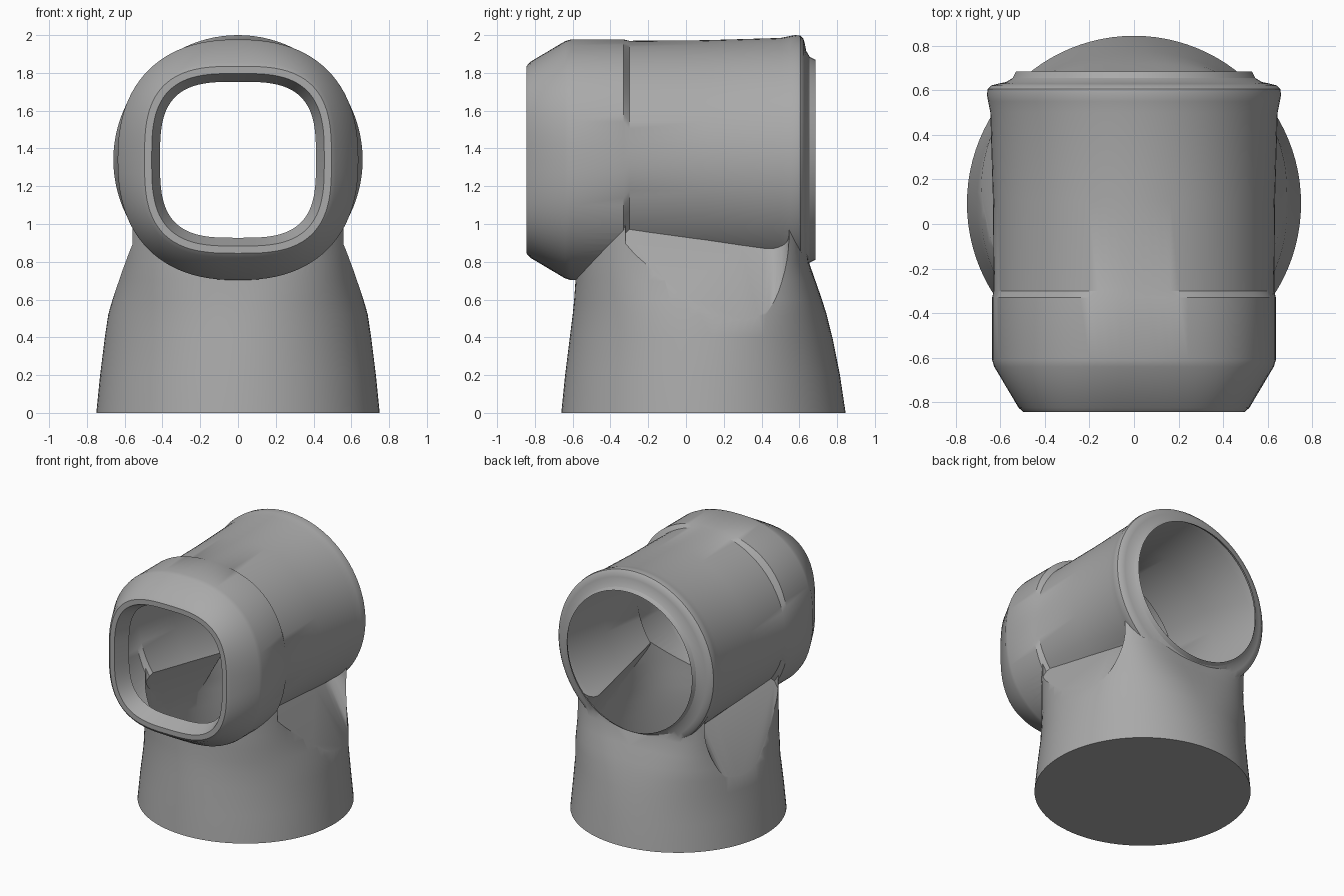
import bpy, bmesh, math
from mathutils import Vector

if "Cube" in bpy.data.objects:
    bpy.data.objects.remove(bpy.data.objects["Cube"], do_unlink=True)

SIDES = 96
AXIS_Z = 1.34
FRONT_CAP, BACK_CAP = -0.73, 0.685

grey = bpy.data.materials.new("plain grey")
grey.use_nodes = True
GREY = (0.4, 0.4, 0.4, 1)
grey.diffuse_color = GREY
grey.node_tree.nodes["Principled BSDF"].inputs["Base Color"].default_value = GREY


def power(value, n):
    return math.copysign(abs(value) ** (2 / n), value)


def loop_points(half_a, half_b, n_low, n_high):
    """Rounded-square outline; its lower and upper halves may differ in squareness."""
    points = []
    for i in range(SIDES):
        t = math.tau * i / SIDES
        n = n_high if math.sin(t) > 0 else n_low
        points.append((half_a * power(math.cos(t), n), half_b * power(math.sin(t), n)))
    return points


def make_object(name, bm):
    bmesh.ops.recalc_face_normals(bm, faces=bm.faces)
    mesh = bpy.data.meshes.new(name)
    bm.to_mesh(mesh)
    bm.free()
    mesh.materials.append(grey)
    obj = bpy.data.objects.new(name, mesh)
    bpy.context.collection.objects.link(obj)
    return obj


def loft(name, rings):
    bm = bmesh.new()
    loops = [[bm.verts.new(p) for p in ring] for ring in rings]
    for low, high in zip(loops, loops[1:]):
        for i in range(SIDES):
            j = (i + 1) % SIDES
            bm.faces.new((low[i], low[j], high[j], high[i]))
    bm.faces.new(loops[0])
    bm.faces.new(loops[-1])
    return make_object(name, bm)


def combine(target, other, operation):
    mod = target.modifiers.new(operation.title(), "BOOLEAN")
    mod.operation, mod.object, mod.solver = operation, other, "EXACT"
    bpy.context.view_layer.objects.active = target
    bpy.ops.object.modifier_apply(modifier=mod.name)
    bpy.data.objects.remove(other, do_unlink=True)


# Pedestal: round foot rising to a squarer back.  (z, half x, front, back, n front, n back)
sections = [
    (0, 0.75, -0.66, 0.845, 2, 2), (0.2, 0.73, -0.64, 0.815, 2, 2.05),
    (0.4, 0.705, -0.615, 0.775, 2, 2.2), (0.52, 0.687, -0.6, 0.745, 2.1, 2.5),
    (0.6, 0.665, -0.592, 0.72, 2.2, 2.8), (0.7, 0.64, -0.585, 0.685, 2.4, 3.3),
    (0.8, 0.625, -0.58, 0.65, 2.5, 4), (0.95, 0.625, -0.58, 0.635, 2.5, 4.5),
    (AXIS_Z, 0.63, -0.58, 0.62, 2.5, 5),
]
rings = []
for z, half_x, front, back, n_front, n_back in sections:
    mid, half_y = (front + back) / 2, (back - front) / 2
    rings.append([(x, mid + y, z) for x, y in loop_points(half_x, half_y, n_front, n_back)])
body = loft("elbow_housing", rings)


# Side notches: sloping floors under the barrel, rounded at the back corner
def floor_z(x, y):
    return 1.78 - 1.77 * x - 0.32 * y


for side in (-1, 1):
    bm = bmesh.new()
    corners = [(0.3, -0.32), (1, -0.32), (1, 0.545), (0.3, 0.545)]
    low = [bm.verts.new((side * x, y, floor_z(x, y))) for x, y in corners]
    high = [bm.verts.new((side * x, y, 1.7)) for x, y in corners]
    bm.faces.new(low)
    bm.faces.new(high)
    for i in range(4):
        j = (i + 1) % 4
        bm.faces.new((low[i], low[j], high[j], high[i]))
    back_edge = bm.edges.get((low[2], low[3]))
    bmesh.ops.bevel(bm, geom=[back_edge], offset=0.13, segments=8, profile=0.5, affect="EDGES")
    notch = make_object("notch_cutter", bm)
    notch.hide_render = True
    combine(body, notch, "DIFFERENCE")

# Horizontal barrel: square front mouth, collar, round tube, rear bead.  (y, half size, n)
profile = [
    (FRONT_CAP, 0.413, 3.2), (-0.845, 0.457, 3.1), (-0.845, 0.495, 3), (-0.825, 0.518, 2.9),
    (-0.64, 0.628, 2.4), (-0.61, 0.637, 2.35), (-0.33, 0.637, 2.35), (-0.3, 0.63, 2),
    (0.1, 0.633, 2), (0.5, 0.645, 2), (0.55, 0.655, 2), (0.58, 0.66, 2), (0.605, 0.657, 2),
    (0.622, 0.64, 2), (0.63, 0.61, 2), (0.637, 0.575, 2), (0.655, 0.545, 2), (BACK_CAP, 0.53, 2),
]
barrel = loft("barrel", [
    [(x, y, AXIS_Z + z) for x, z in loop_points(half, half, n, n)] for y, half, n in profile])
combine(body, barrel, "UNION")

# Open both mouths so the housing is a hollow shell
bm = bmesh.new()
bm.from_mesh(body.data)
caps = [f for f in bm.faces
        if any(all(abs(v.co.y - cap) < 0.001 for v in f.verts) for cap in (FRONT_CAP, BACK_CAP))]
bmesh.ops.delete(bm, geom=caps, context="FACES")
bmesh.ops.remove_doubles(bm, verts=bm.verts, dist=0.0005)
bm.to_mesh(body.data)
bm.free()

# Smooth shading with crisp edges
bpy.ops.object.select_all(action="DESELECT")
body.select_set(True)
bpy.context.view_layer.objects.active = body
bpy.ops.object.shade_smooth_by_angle(angle=math.radians(32))
